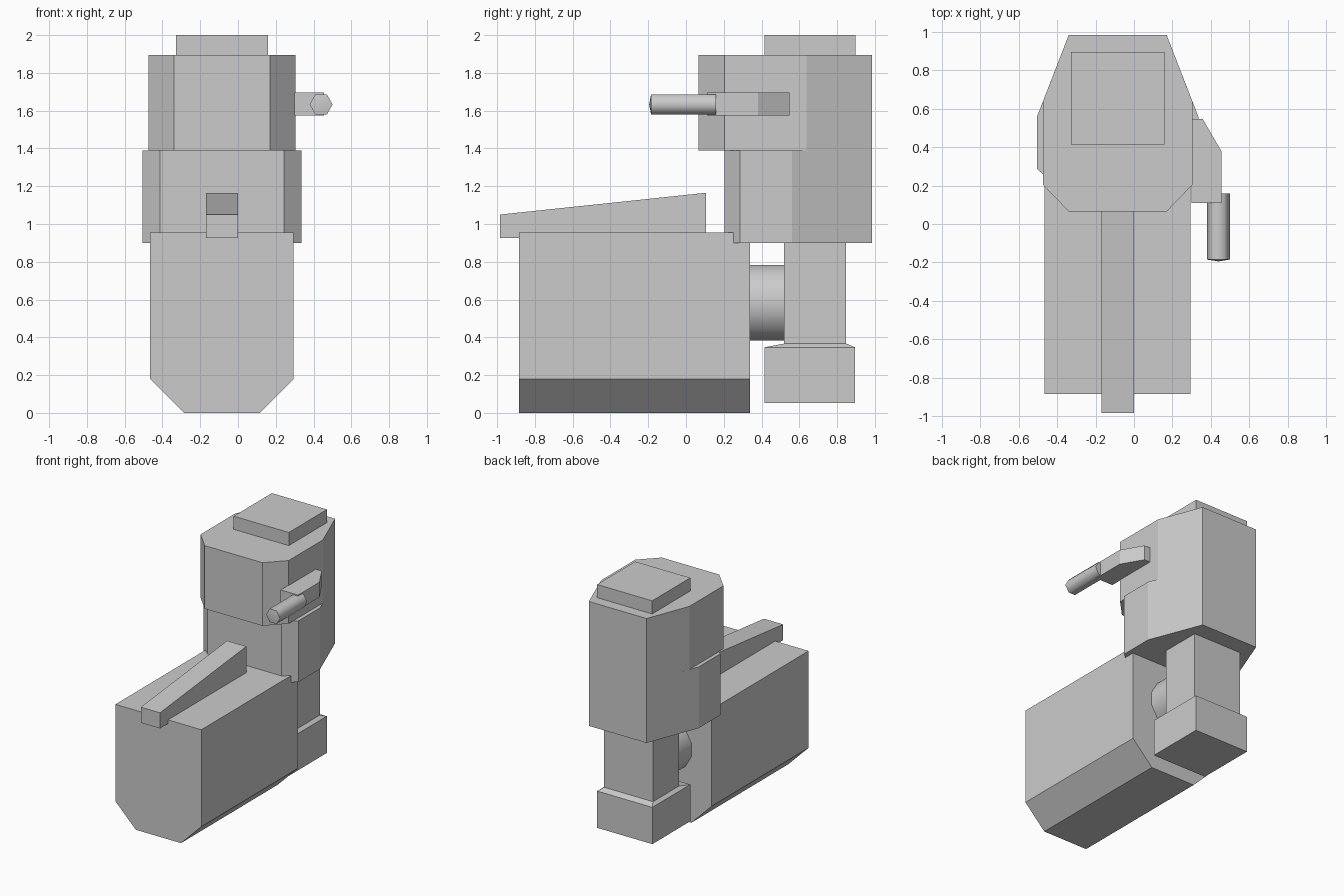
import bpy, bmesh
from math import cos, sin, pi

if "Cube" in bpy.data.objects:
    bpy.data.objects.remove(bpy.data.objects["Cube"])

CX = -0.085  # centre line of everything but the arm and handle


def loft(name, rings):
    """Closed solid through matching rings of 3D points (a one-point ring is a tip)."""
    bm = bmesh.new()
    vs = [[bm.verts.new(p) for p in r] for r in rings]
    for a, b in zip(vs, vs[1:]):
        n = max(len(a), len(b))
        for i in range(n):
            j = (i + 1) % n
            if len(a) == 1:
                bm.faces.new((a[0], b[j], b[i]))
            else:
                bm.faces.new((a[i], a[j], b[j], b[i]))
    for r in (vs[0], vs[-1]):
        if len(r) > 2:
            bm.faces.new(r)
    bmesh.ops.recalc_face_normals(bm, faces=bm.faces)
    me = bpy.data.meshes.new(name)
    bm.to_mesh(me)
    bm.free()
    ob = bpy.data.objects.new(name, me)
    bpy.context.collection.objects.link(ob)
    return ob


def prism_z(name, pts, z0, z1):
    return loft(name, [[(x, y, z) for x, y in pts] for z in (z0, z1)])


def mirrored(half):
    """Complete a right-hand outline (offset from CX) with its mirror image."""
    return [(CX + x, v) for x, v in half] + [(CX - x, v) for x, v in reversed(half)]


def rect(hx, y0, y1):
    return mirrored([(hx, y0), (hx, y1)])


def ring_y(cx, cz, r, n, y, turn=0.0):
    return [(cx + r * cos(2 * pi * i / n + turn), y, cz + r * sin(2 * pi * i / n + turn))
            for i in range(n)]


# Main body, extruded along y with chamfered bottom edges
outline = mirrored([(0.2, 0), (0.38, 0.18), (0.38, 0.955)])
loft("main_body", [[(x, y, z) for x, z in outline] for y in (-0.885, 0.34)])

# Sloping bar on top of the body
side = [(-0.985, 0.925), (0.105, 0.925), (0.105, 1.165), (-0.985, 1.05)]
loft("top_bar", [[(x, y, z) for y, z in side] for x in (-0.17, 0.0)])

# Tower: wide lower section and overhanging upper section
prism_z("tower_lower", mirrored([(0.328, 0.205), (0.42, 0.287), (0.42, 0.56), (0.255, 0.985)]),
        0.9, 1.39)
prism_z("tower_upper", mirrored([(0.255, 0.065), (0.39, 0.205), (0.39, 0.637), (0.255, 0.985)]),
        1.39, 1.895)
prism_z("tower_cap", rect(0.244, 0.415, 0.897), 1.895, 2.0)

# Foot and column in one lofted piece
levels = [(0.244, 0.415, 0.895, 0.053), (0.244, 0.415, 0.895, 0.347),
          (0.216, 0.52, 0.848, 0.367), (0.216, 0.52, 0.848, 0.9)]
loft("column_and_foot", [[(x, y, z) for x, y in rect(h, a, b)] for h, a, b, z in levels])

# Round coupling between body and column
coupling = loft("coupling", [ring_y(CX, 0.583, 0.208, 12, y, pi / 12) for y in (0.34, 0.52)])

# Side arm and its six-sided handle
prism_z("side_arm", [(0.3, 0.11), (0.455, 0.11), (0.455, 0.38), (0.358, 0.547), (0.3, 0.547)],
        1.575, 1.695)
hx, hz = 0.44, 1.633
handle = loft("handle", [[(hx, -0.195, hz)], ring_y(hx, hz, 0.061, 6, -0.185),
                         ring_y(hx, hz, 0.061, 6, 0.16)])

# Smooth round parts
for ob, angle in ((coupling, 40), (handle, 65)):
    bpy.ops.object.select_all(action='DESELECT')
    ob.select_set(True)
    bpy.context.view_layer.objects.active = ob
    bpy.ops.object.shade_smooth_by_angle(angle=angle * pi / 180)
